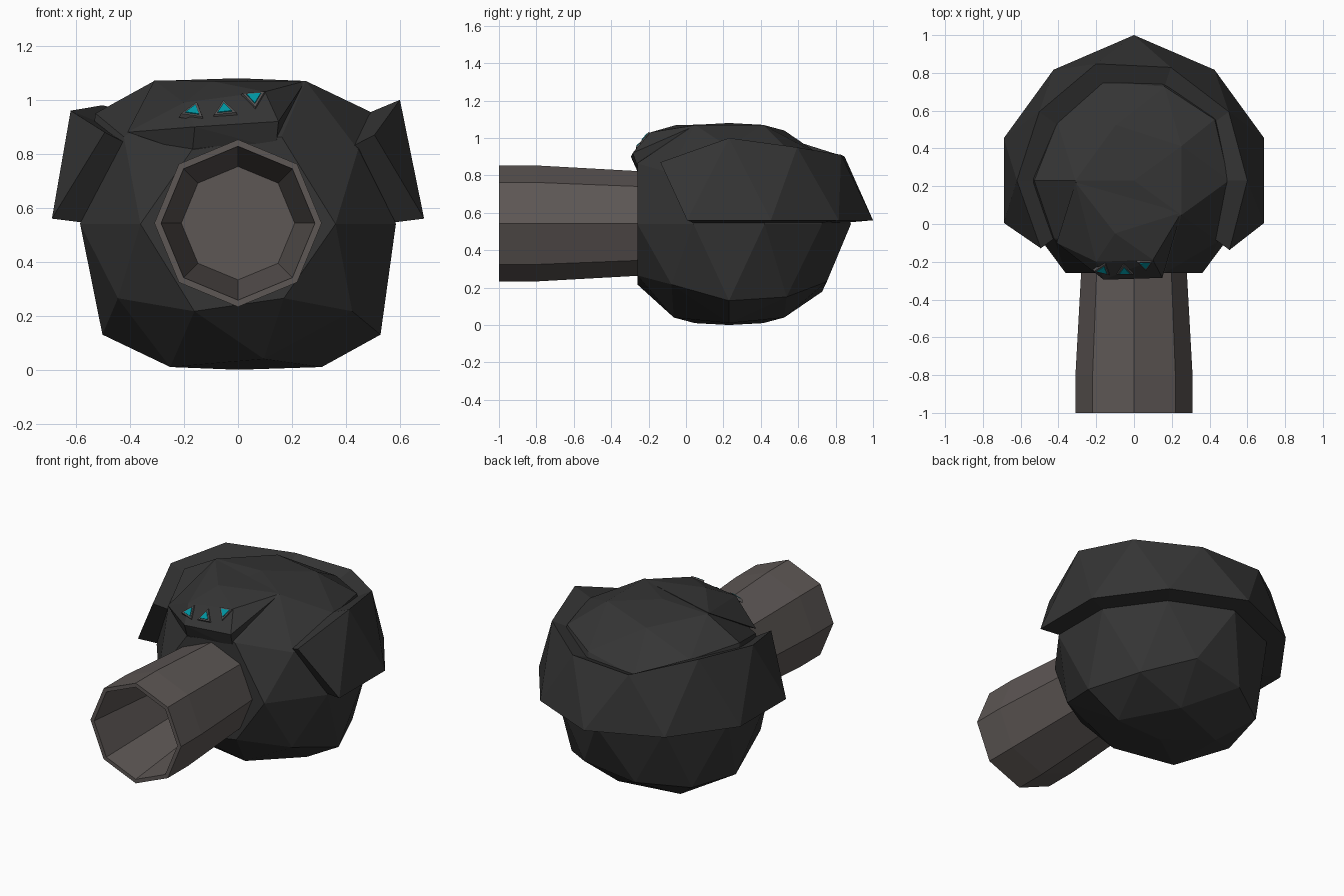
import bpy, bmesh
from math import sin, cos, pi, radians
from mathutils import Vector, Matrix

if "Cube" in bpy.data.objects:
    bpy.data.objects.remove(bpy.data.objects["Cube"])

CY, CZ = 0.23, 0.54  # centre of the round body


def material(name, r, g, b):
    m = bpy.data.materials.new(name)
    m.diffuse_color = (r, g, b, 1)
    m.use_nodes = True
    m.node_tree.nodes["Principled BSDF"].inputs["Base Color"].default_value = m.diffuse_color
    return m


DARK = material("charcoal", 0.035, 0.035, 0.035)
BROWN = material("warm_grey", 0.11, 0.095, 0.09)
FRAME = material("frame_grey", 0.09, 0.085, 0.085)
TEAL = material("teal", 0.0, 0.3, 0.36)


def finish(bm, name, mat):
    bmesh.ops.recalc_face_normals(bm, faces=bm.faces)
    me = bpy.data.meshes.new(name)
    bm.to_mesh(me)
    bm.free()
    me.materials.append(mat)
    ob = bpy.data.objects.new(name, me)
    bpy.context.collection.objects.link(ob)
    return ob


def polar(deg, r, z):
    a = radians(deg)
    return Vector((r * cos(a), CY + r * sin(a), z))


# Body: faceted ball with flattened poles, flattened front and bulging flanks
bm = bmesh.new()
bmesh.ops.create_icosphere(bm, subdivisions=2, radius=0.615, matrix=Matrix.Rotation(pi, 4, 'Z'))
for v in bm.verts:
    x, y, z = v.co
    s = 1 if z > 0 else -1
    if abs(z) > 0.58:
        v.co.z = s * 0.54
    elif abs(z) > 0.45:
        v.co.z = s * (0.53 if abs(y) < 0.25 else 0.50)
        v.co.x, v.co.y = x * 0.96, y * 0.96
    elif abs(z) > 0.2:
        if -0.05 < y < 0.4:
            v.co.z = s * (0.41 if abs(x) > 0.47 else 0.39)
            v.co.x *= 0.96
        elif y > 0.4:
            v.co.z = z * 1.12
    elif y > 0.55:
        v.co.y *= 1.06
    v.co += Vector((0, CY, CZ))
    v.co.y = max(v.co.y, -0.26)
finish(bm, "body", DARK)

# Upper shell: thick zigzag band wrapping the back and sides
top = [(-36, .625, .87), (0, .60, 1.0), (36, .62, .95), (72, .63, .91),
       (108, .65, .90), (144, .62, .98), (180, .62, .96), (216, .61, .88)]
low_angles = range(-18, 199, 36)
bm = bmesh.new()
to = [bm.verts.new(polar(*p)) for p in top]
ti = [bm.verts.new(polar(a, r - 0.12, z - 0.05)) for a, r, z in top]
lo = [bm.verts.new(polar(a, 0.77 if a == 90 else 0.725, 0.56)) for a in low_angles]
li = [bm.verts.new(polar(a, 0.60, 0.545)) for a in low_angles]
n = len(lo)
for i in range(n):
    bm.faces.new((to[i], lo[i], to[i + 1]))
    bm.faces.new((ti[i], ti[i + 1], li[i]))
    bm.faces.new((to[i], to[i + 1], ti[i + 1], ti[i]))
    if i < n - 1:
        bm.faces.new((lo[i], lo[i + 1], to[i + 1]))
        bm.faces.new((li[i], ti[i + 1], li[i + 1]))
        bm.faces.new((lo[i], li[i], li[i + 1], lo[i + 1]))
bm.faces.new((to[0], ti[0], li[0], lo[0]))
bm.faces.new((to[-1], lo[-1], li[-1], ti[-1]))
finish(bm, "upper_shell", DARK)

# Brow plate above the barrel
bm = bmesh.new()
for p in [(-.31, .22, 1.072), (-.10, -.05, 1.07), (.25, .06, 1.07),
          (-.41, -.10, .88), (-.16, -.295, .90), (.15, -.285, .92),
          (.10, -.19, 1.03), (-.20, -.20, .99), (-.17, -.25, .80),
          (.14, -.25, .82), (-.10, .0, .9), (.2, .05, .9)]:
    bm.verts.new(p)
res = bmesh.ops.convex_hull(bm, input=bm.verts)
bmesh.ops.delete(bm, geom=[g for g in res["geom_interior"] if isinstance(g, bmesh.types.BMVert)],
                 context='VERTS')
brow = finish(bm, "brow_plate", DARK)

# Barrel: hollow eight-sided tube, lofted through rings of (y, radius)
profile = [(-.15, .275), (-.26, .28), (-.80, .31), (-1.0, .31), (-1.0, .285), (-.32, .21)]
bm = bmesh.new()
rings = [[bm.verts.new((r * cos(k * pi / 4), y, .543 + r * sin(k * pi / 4))) for k in range(8)]
         for y, r in profile]
for a, b in zip(rings, rings[1:]):
    for k in range(8):
        j = (k + 1) % 8
        bm.faces.new((a[k], a[j], b[j], b[k]))
bm.faces.new(rings[0])
bm.faces.new(rings[-1])
finish(bm, "barrel", BROWN)


# Three triangular lights lying on the brow plate
def triangle(name, spot, spin, r, depth, mat):
    _, loc, nor, _ = brow.closest_point_on_mesh(Vector(spot))
    side = Vector((1, 0, 0.12)).cross(nor).normalized()
    up = -side if side.z < 0 else side
    across = up.cross(nor).normalized()
    bm = bmesh.new()
    rows = []
    for h, s in ((-0.01, 1), (depth, 0.85)):
        rows.append([bm.verts.new(loc + nor * h + (up * cos(spin + k * 2 * pi / 3)
                     + across * sin(spin + k * 2 * pi / 3)) * r * s) for k in range(3)])
    bm.faces.new(rows[0])
    bm.faces.new(rows[1])
    for k in range(3):
        j = (k + 1) % 3
        bm.faces.new((rows[0][k], rows[0][j], rows[1][j], rows[1][k]))
    finish(bm, name, mat)


bpy.context.view_layer.update()
for i, (spot, spin) in enumerate([((-.165, -.24, .955), 0.35), ((-.05, -.25, .965), 0.0),
                                  ((.06, -.205, 1.0), pi)]):
    triangle(f"light_frame_{i + 1}", spot, spin, 0.056, 0.008, FRAME)
    triangle(f"light_{i + 1}", spot, spin, 0.036, 0.012, TEAL)
